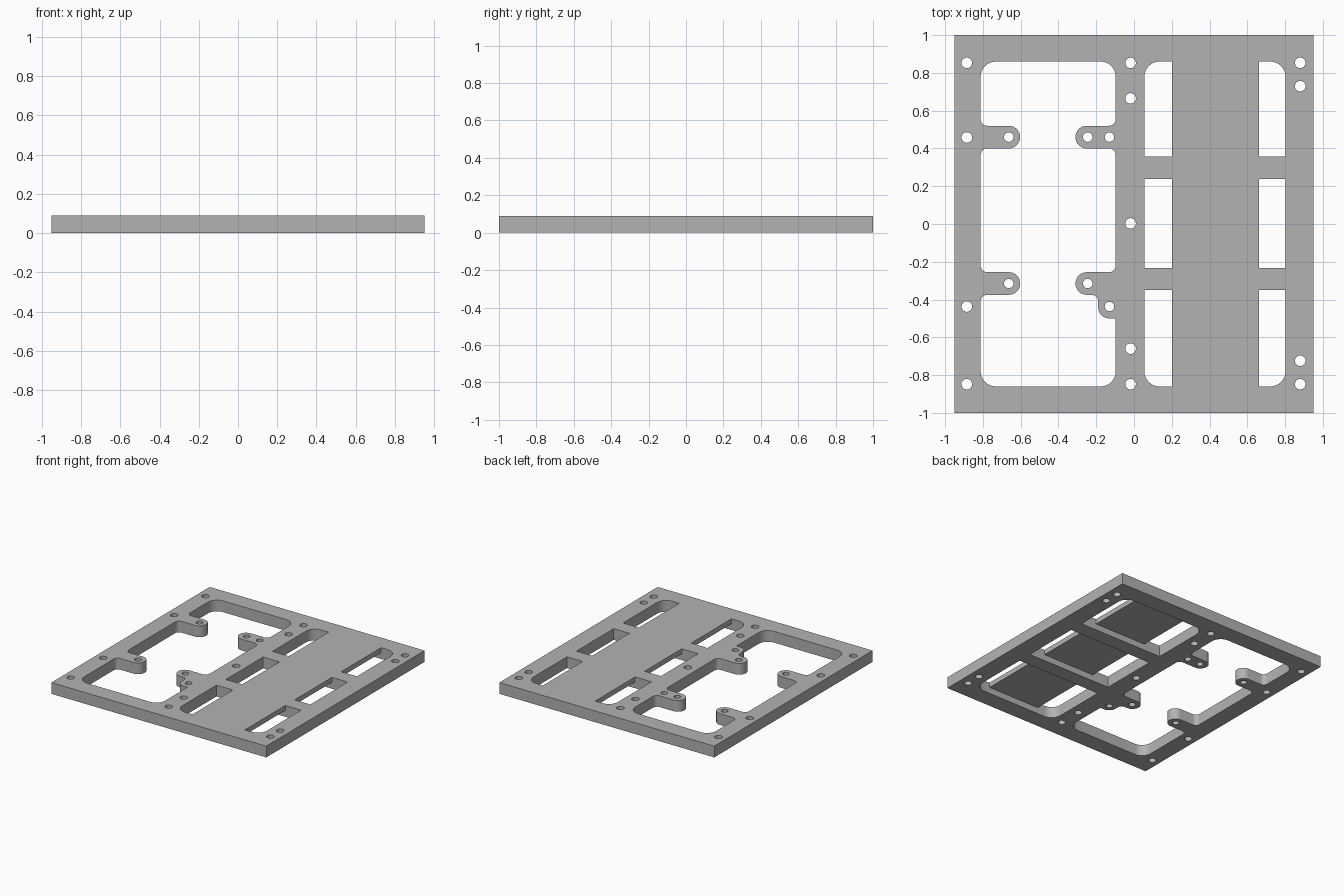
import bpy, bmesh, math
from mathutils import Vector

if "Cube" in bpy.data.objects:
    bpy.data.objects.remove(bpy.data.objects["Cube"])

THICK, SKIN_Z = 0.09, 0.05

grey = bpy.data.materials.new("plain grey")
grey.use_nodes = True
grey.diffuse_color = (0.45, 0.45, 0.45, 1)
grey.node_tree.nodes["Principled BSDF"].inputs["Base Color"].default_value = grey.diffuse_color


def rounded(corners, steps=8):
    """Turn (x, y, radius) corners into an outline with arcs."""
    out = []
    for i, (x, y, r) in enumerate(corners):
        p = Vector((x, y))
        if r == 0:
            out.append(p)
            continue
        a = (Vector(corners[i - 1][:2]) - p).normalized()
        b = (Vector(corners[(i + 1) % len(corners)][:2]) - p).normalized()
        half = a.angle(b) / 2
        centre = p + (a + b).normalized() * (r / math.sin(half))
        start = p + a * (r / math.tan(half)) - centre
        end = p + b * (r / math.tan(half)) - centre
        turn = math.atan2(start.x * end.y - start.y * end.x, start.dot(end))
        for k in range(steps + 1):
            t = turn * k / steps
            c, s = math.cos(t), math.sin(t)
            out.append(centre + Vector((start.x * c - start.y * s, start.x * s + start.y * c)))
    return out


def rect(x0, x1, y0, y1, left_bottom=0, right_bottom=0, right_top=0, left_top=0):
    return rounded([(x0, y0, left_bottom), (x1, y0, right_bottom),
                    (x1, y1, right_top), (x0, y1, left_top)])


def circle(x, y, r, n=24):
    return [Vector((x + r * math.cos(k * math.tau / n), y + r * math.sin(k * math.tau / n)))
            for k in range(n)]


def prisms(name, outlines, z0, z1):
    """One object holding an upright prism for each outline."""
    bm = bmesh.new()
    for outline in outlines:
        face = bm.faces.new([bm.verts.new((p.x, p.y, z0)) for p in outline])
        top = bmesh.ops.extrude_face_region(bm, geom=[face])["geom"]
        bmesh.ops.translate(bm, vec=(0, 0, z1 - z0),
                            verts=[v for v in top if isinstance(v, bmesh.types.BMVert)])
    bmesh.ops.recalc_face_normals(bm, faces=bm.faces)
    mesh = bpy.data.meshes.new(name)
    bm.to_mesh(mesh)
    bm.free()
    mesh.materials.append(grey)
    ob = bpy.data.objects.new(name, mesh)
    bpy.context.collection.objects.link(ob)
    return ob


def subtract(target, cutter):
    """Cut one object out of another and drop the cutter."""
    mod = target.modifiers.new("cut", "BOOLEAN")
    mod.operation, mod.solver, mod.object = "DIFFERENCE", "EXACT", cutter
    bpy.context.view_layer.update()
    deps = bpy.context.evaluated_depsgraph_get()
    mesh = bpy.data.meshes.new_from_object(target.evaluated_get(deps))
    target.modifiers.clear()
    target.data = mesh
    bpy.data.objects.remove(cutter)


plate = prisms("mounting_plate", [rect(-0.95, 0.95, -1, 1)], 0, THICK)

# Large opening, with four rounded mounting tabs reaching into it
L, R, T, LT, RT = -0.812, -0.097, 0.86, -0.603, -0.31
BIG, ROOT, TIP = 0.08, 0.035, 0.0595
opening = [(L, -T, BIG), (R, -T, BIG),
           (R, -0.5, 0), (-0.19, -0.5, TIP), (-0.19, -0.375, ROOT),
           (RT, -0.375, TIP), (RT, -0.255, TIP), (R, -0.255, ROOT),
           (R, 0.4, ROOT), (RT, 0.4, TIP), (RT, 0.52, TIP), (R, 0.52, ROOT),
           (R, T, BIG), (L, T, BIG)]
for y in (0.46, -0.315):
    opening += [(L, y + 0.06, ROOT), (LT, y + 0.06, TIP), (LT, y - 0.06, TIP), (L, y - 0.06, ROOT)]
subtract(plate, prisms("opening_cutter", [rounded(opening)], -0.1, 0.2))

# Three bays between the ribs, each keeping a thin skin along its middle
bays = [rect(0.055, 0.802, -T, -0.35, BIG, BIG),
        rect(0.055, 0.802, -0.232, 0.238),
        rect(0.055, 0.802, 0.357, T, 0, 0, BIG, BIG)]
for bay in bays:
    cutter = prisms("bay_cutter", [bay], -0.1, 0.2)
    subtract(cutter, prisms("skin_keeper", [rect(0.2, 0.663, -1.2, 1.2)], SKIN_Z, 0.3))
    subtract(plate, cutter)

# Screw holes in the frame and in the tabs
frame_holes = [(-0.885, y) for y in (0.853, 0.458, -0.437, -0.848)]
frame_holes += [(-0.018, y) for y in (0.853, 0.665, 0.003, -0.66, -0.848)]
frame_holes += [(0.88, y) for y in (0.853, 0.73, -0.724, -0.848)]
tab_holes = [(x, y) for x in (-0.663, -0.245) for y in (0.46, -0.315)]
tab_holes += [(-0.13, 0.46), (-0.13, -0.437)]
holes = [circle(x, y, 0.028) for x, y in frame_holes] + [circle(x, y, 0.025) for x, y in tab_holes]
subtract(plate, prisms("hole_cutter", holes, -0.1, 0.2))

bpy.ops.object.select_all(action="DESELECT")
plate.select_set(True)
bpy.context.view_layer.objects.active = plate
bpy.ops.object.shade_smooth_by_angle(angle=math.radians(30))
